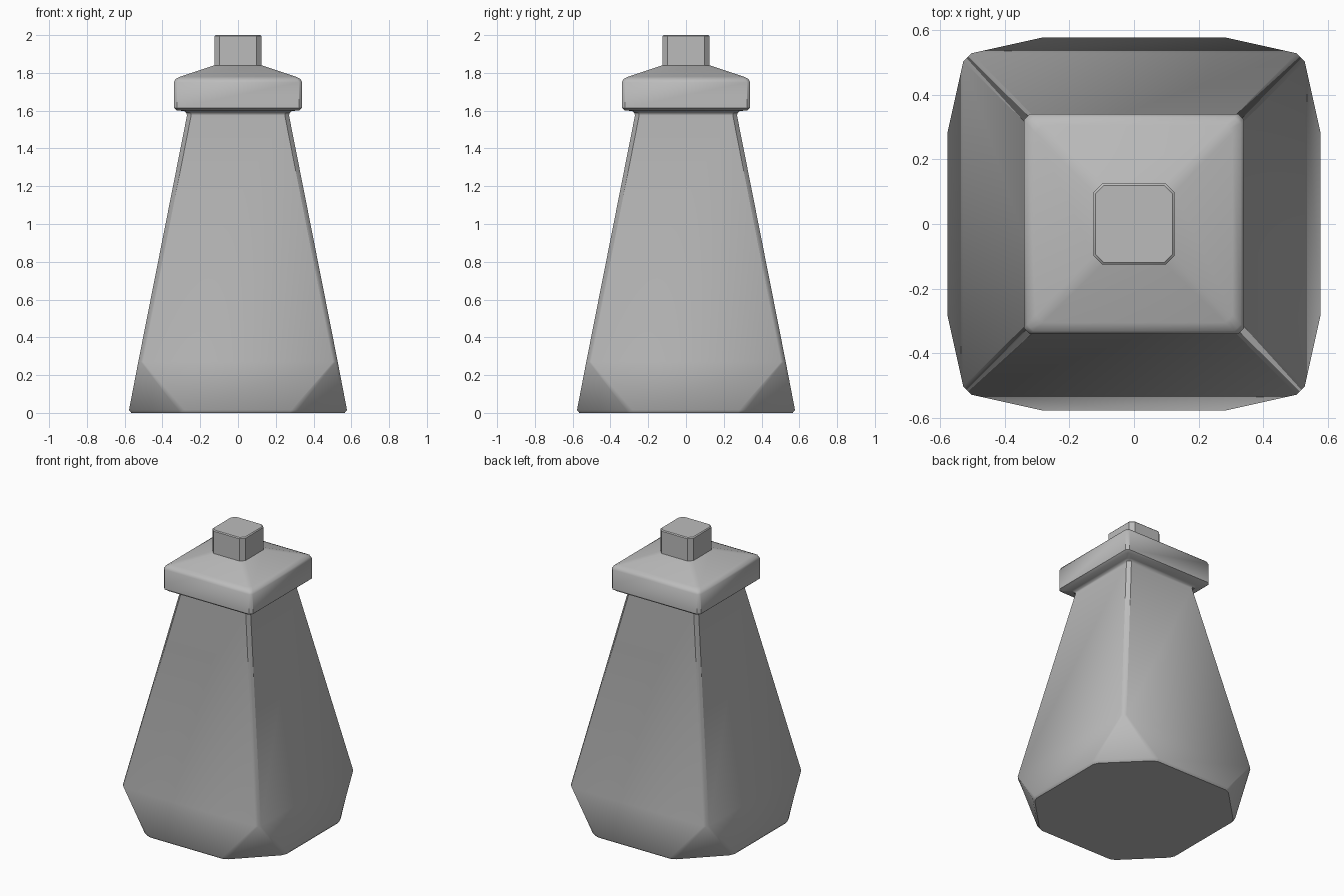
import bpy
import bmesh
import math

default = bpy.data.objects.get("Cube")
if default:
    bpy.data.objects.remove(default, do_unlink=True)

grey = bpy.data.materials.new("plain_grey")
grey.use_nodes = True
colour = (0.5, 0.5, 0.5, 1)
grey.diffuse_color = colour
grey.node_tree.nodes["Principled BSDF"].inputs["Base Color"].default_value = colour


def square_ring(bm, z, half, cut, dx=None, dy=None):
    """Square ring with chamfered corners; dx, dy place the inner corner points."""
    dx = cut / 2 if dx is None else dx
    dy = cut / 2 if dy is None else dy
    corner = [(half, half - cut), (half - dy, half - cut + dx),
              (half - cut + dx, half - dy), (half - cut, half)]
    ring = []
    for turn in range(4):
        c, s = round(math.cos(turn * math.pi / 2)), round(math.sin(turn * math.pi / 2))
        ring += [bm.verts.new((x * c - y * s, x * s + y * c, z)) for x, y in corner]
    return ring


def loft(name, rings):
    bm = bmesh.new()
    loops = [square_ring(bm, *r) for r in rings]
    for low, high in zip(loops, loops[1:]):
        for i in range(len(low)):
            j = (i + 1) % len(low)
            bm.faces.new((low[i], low[j], high[j], high[i]))
    bm.faces.new(loops[0][::-1])
    bm.faces.new(loops[-1])
    bmesh.ops.remove_doubles(bm, verts=bm.verts[:], dist=0.0005)
    bmesh.ops.recalc_face_normals(bm, faces=bm.faces[:])
    mesh = bpy.data.meshes.new(name)
    bm.to_mesh(mesh)
    bm.free()
    mesh.materials.append(grey)
    obj = bpy.data.objects.new(name, mesh)
    bpy.context.collection.objects.link(obj)
    bpy.ops.object.select_all(action="DESELECT")
    obj.select_set(True)
    bpy.context.view_layer.objects.active = obj
    bpy.ops.object.shade_smooth_by_angle(angle=math.radians(40))


# Tapered body with cut foot corners, collar, sloped roof and neck
loft("tapered_body", [
    (0, 0.565, 0.29, 0.035, 0.015),
    (0.015, 0.577, 0.295, 0.035, 0.015),
    (0.27, 0.528, 0.025),
    (1.575, 0.27, 0.022),
    (1.588, 0.273, 0.022),
    (1.598, 0.285, 0.022),
    (1.602, 0.325, 0.02),
    (1.615, 0.34, 0.018),
    (1.75, 0.34, 0.018),
    (1.768, 0.331, 0.02),
    (1.78, 0.305, 0.023),
    (1.84, 0.125, 0.027),
    (1.994, 0.125, 0.027),
    (2, 0.119, 0.025),
])
